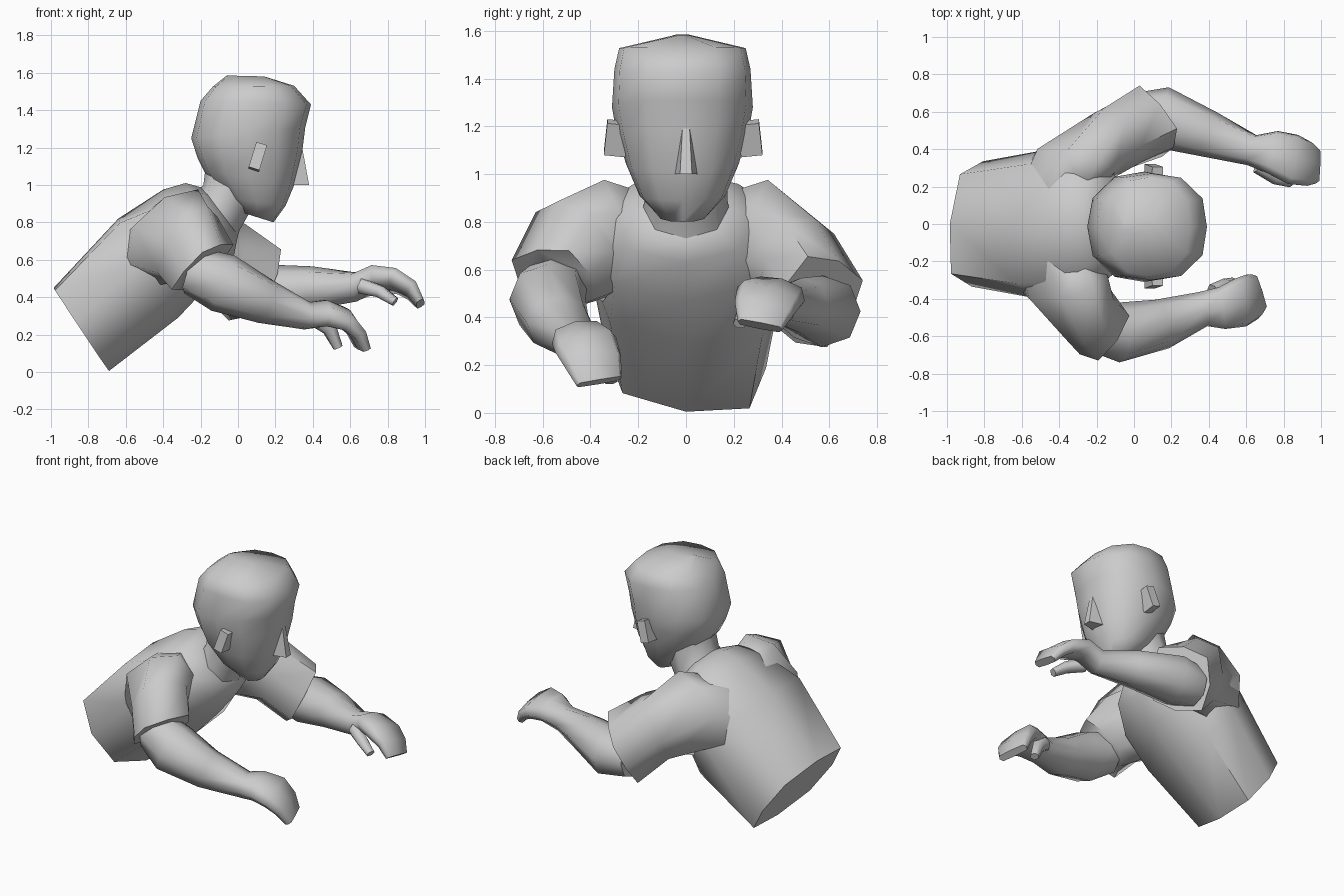
import bpy, bmesh
from math import cos, sin, pi, radians
from mathutils import Vector as V, Matrix

if "Cube" in bpy.data.objects:
    bpy.data.objects.remove(bpy.data.objects["Cube"])


def finish(name, bm, angle=65):
    bmesh.ops.recalc_face_normals(bm, faces=bm.faces)
    me = bpy.data.meshes.new(name)
    bm.to_mesh(me)
    bm.free()
    ob = bpy.data.objects.new(name, me)
    bpy.context.collection.objects.link(ob)
    bpy.ops.object.select_all(action='DESELECT')
    ob.select_set(True)
    bpy.context.view_layer.objects.active = ob
    bpy.ops.object.shade_smooth_by_angle(angle=radians(angle))
    return ob


def loft(name, rings, n=8, angle=65):
    """Skin over rings of (centre, half axis u, half axis v, roundness exponent)."""
    bm = bmesh.new()
    loops = []
    for c, u, v, p in rings:
        loop = []
        for i in range(n):
            a = 2 * pi * i / n
            ca, sa = cos(a), sin(a)
            k = (abs(ca) ** p + abs(sa) ** p) ** (-1 / p)
            loop.append(bm.verts.new(V(c) + V(u) * ca * k + V(v) * sa * k))
        loops.append(loop)
    for a, b in zip(loops, loops[1:]):
        for i in range(n):
            j = (i + 1) % n
            bm.faces.new((a[i], a[j], b[j], b[i]))
    bm.faces.new(loops[0])
    bm.faces.new(loops[-1])
    return finish(name, bm, angle)


def slabs(rows, y=0.0, p=2.1, skew=(0, 0)):
    """Rings given by back point (x,z), front point (x,z) and half width."""
    out = []
    for bx, bz, fx, fz, w in rows:
        c = V(((bx + fx) / 2, y, (bz + fz) / 2))
        out.append((c, V((fx, y, fz)) - c, V((skew[0], w, skew[1])), p))
    return out


def tube(rows):
    """Rings square to a path: x, y, z, half width, half height, roll, roundness."""
    pts = [V(r[:3]) for r in rows]
    out = []
    for i, (c, r) in enumerate(zip(pts, rows)):
        t = (pts[min(i + 1, len(pts) - 1)] - pts[max(i - 1, 0)]).normalized()
        a = t.cross(V((0, 0, 1))).normalized()
        u = a.cross(t)
        w, h, roll, p = r[3:]
        s, k = sin(radians(roll)), cos(radians(roll))
        out.append((c, (a * k + u * s) * w, (u * k - a * s) * h, p))
    return out


# Torso leaning forward, slightly twisted and boxy at the waist
waist = slabs([
    (-.985, .45, -.69, .005, .335),
    (-.64, .82, -.32, .29, .40)], p=3.0, skew=(.03, -.04))
chest = slabs([
    (-.40, .975, -.15, .47, .41),
    (-.28, 1.01, -.02, .63, .30),
    (-.19, .985, .0, .73, .18)], p=2.2)
loft("torso", waist + chest)

# Neck
loft("neck", slabs([
    (-.26, .93, -.04, .62, .20),
    (-.185, 1.0, .01, .76, .175),
    (-.17, 1.12, .10, .92, .17)]))

# Head from chin to crown
face = slabs([
    (.03, .85, .19, .80, .10),
    (-.06, .93, .255, .89, .18),
    (-.18, 1.07, .305, 1.01, .235),
    (-.215, 1.14, .345, 1.19, .275),
    (-.25, 1.25, .36, 1.31, .295)], y=-.015, p=2.4)
skull = slabs([
    (-.20, 1.45, .39, 1.43, .285),
    (-.135, 1.525, .30, 1.53, .265),
    (-.06, 1.585, .14, 1.58, .03)], y=-.015, p=2.6)
loft("head", face + skull, n=12)

# Nose wedge
bm = bmesh.new()
a, b = bm.verts.new((.345, -.015, 1.19)), bm.verts.new((.345, .015, 1.19))
c, d = bm.verts.new((.38, -.025, 1.0)), bm.verts.new((.38, .025, 1.0))
e, f = bm.verts.new((.28, -.05, 1.0)), bm.verts.new((.28, .05, 1.0))
for vs in ((a, c, d, b), (a, e, c), (b, d, f), (c, e, f, d), (a, b, f, e)):
    bm.faces.new(vs)
finish("nose", bm)

# Ears
for side, name in ((-1, "right_ear"), (1, "left_ear")):
    bm = bmesh.new()
    bmesh.ops.create_cube(bm, size=1, matrix=(
        Matrix.Translation((.105, side * .28 - .012, 1.15))
        @ Matrix.Rotation(radians(17), 4, 'Y')
        @ Matrix.Rotation(radians(side * 6), 4, 'X')
        @ Matrix.Diagonal((.06, .09, .14, 1))))
    finish(name, bm, 40)

# Shoulders running into short sleeves, pointed at the four cuff corners
loft("right_sleeve", [
    ((-.43, -.18, .67), (.04, .0, -.20), (.22, .02, .14), 2.2),
    ((-.37, -.32, .71), (.02, .07, -.225), (.23, .04, .13), 2.4),
    ((-.27, -.45, .68), (.0, .18, -.16), (.16, .05, .15), 1.7),
    ((-.19, -.55, .56), (.0, .18, -.08), (.165, .06, .12), 1.4)])
loft("left_sleeve", [
    ((-.42, .18, .67), (.04, .0, -.20), (.22, -.02, .14), 2.2),
    ((-.32, .32, .71), (.04, -.07, -.225), (.22, -.04, .13), 2.4),
    ((-.09, .46, .62), (.07, -.16, -.13), (.13, -.04, .17), 1.6),
    ((.09, .55, .465), (.06, -.19, -.09), (.14, -.04, .19), 1.4)])

# Forearms ending in curled mitten hands
loft("right_forearm_and_hand", tube([
    (-.24, -.54, .54, .13, .13, 0, 2.2),
    (-.08, -.58, .475, .16, .16, 0, 2.2),
    (.15, -.535, .375, .135, .12, 0, 2.2),
    (.37, -.455, .30, .095, .075, -8, 2.3),
    (.47, -.45, .315, .115, .07, -12, 2.6),
    (.57, -.42, .285, .135, .055, -15, 3.5),
    (.63, -.39, .215, .125, .04, -18, 4),
    (.665, -.365, .13, .10, .025, -20, 5)]))
loft("left_forearm_and_hand", tube([
    (.0, .57, .43, .13, .13, 0, 2.2),
    (.15, .57, .425, .165, .15, 0, 2.2),
    (.40, .48, .45, .125, .115, 0, 2.2),
    (.63, .395, .455, .085, .08, 10, 2.3),
    (.74, .385, .50, .12, .065, 15, 2.6),
    (.85, .345, .485, .14, .05, 18, 3.5),
    (.93, .325, .435, .125, .04, 20, 4),
    (.975, .31, .365, .095, .025, 20, 5)]))

# Thumbs
loft("right_thumb", tube([
    (.42, -.36, .28, .04, .045, 0, 2.3),
    (.49, -.33, .23, .04, .04, 0, 2.3),
    (.535, -.315, .13, .03, .025, 0, 2.3)]), n=6)
loft("left_thumb", tube([
    (.66, .31, .46, .04, .045, 0, 2.3),
    (.76, .25, .43, .04, .035, 0, 2.3),
    (.84, .225, .375, .03, .025, 0, 2.3)]), n=6)
